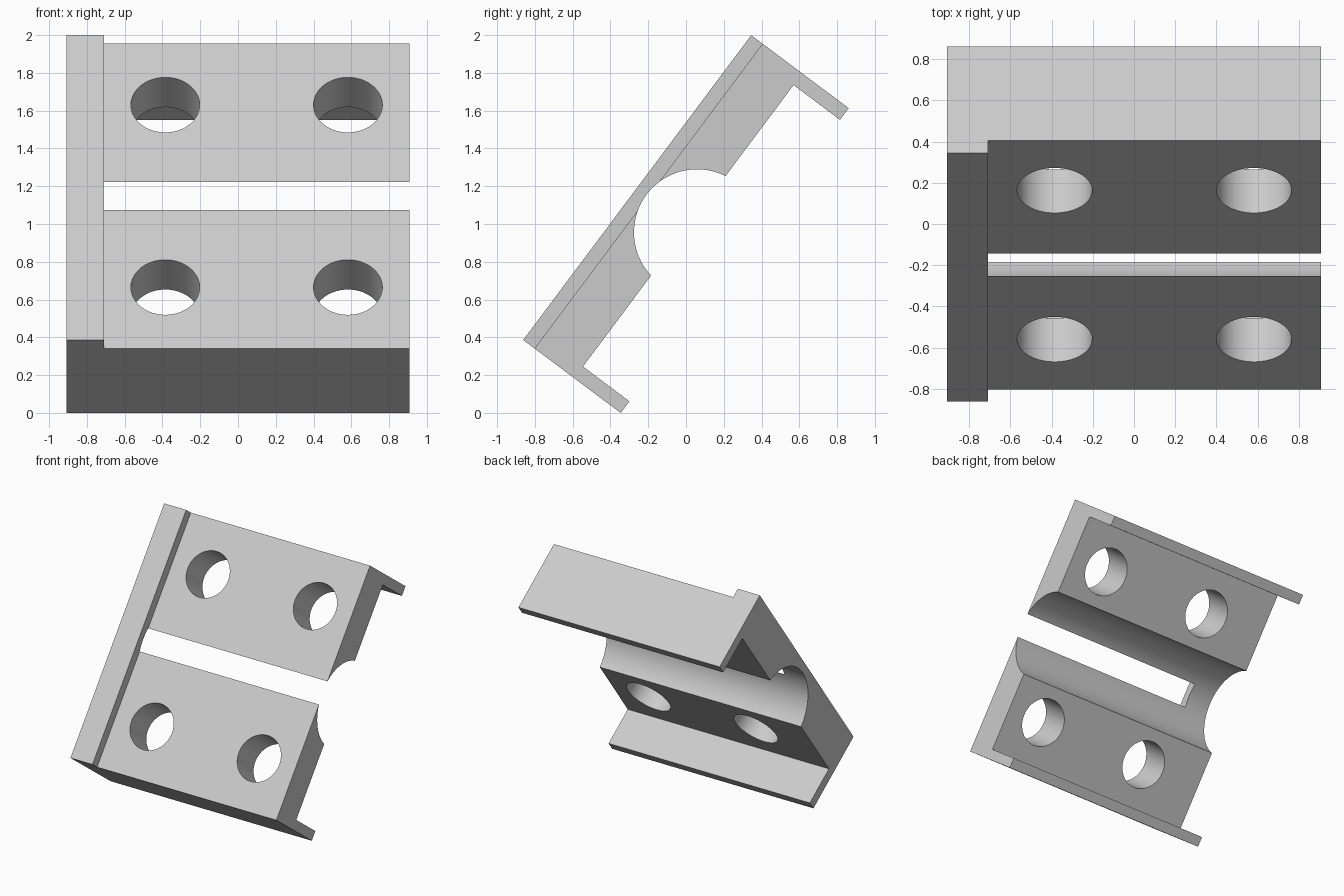
import bpy, bmesh
from math import radians
from mathutils import Vector

if "Cube" in bpy.data.objects:
    bpy.data.objects.remove(bpy.data.objects["Cube"])

# Local frame: x = width, y = along the slope, z = 0 on the outer face, -z = depth
HALF, LENGTH, WALL = 0.907, 2.015, 0.077
STEP, BLOCK, DEPTH = 0.075, 0.338, 0.645
MID = LENGTH / 2

grey = bpy.data.materials.new("light_grey")
grey.use_nodes = True
grey.diffuse_color = (0.6, 0.6, 0.6, 1)
grey.node_tree.nodes["Principled BSDF"].inputs["Base Color"].default_value = (0.6, 0.6, 0.6, 1)


def cut(target, cutter):
    cutter.hide_render = True
    mod = target.modifiers.new("cut", "BOOLEAN")
    mod.operation, mod.solver, mod.object = "DIFFERENCE", "EXACT", cutter
    bpy.context.view_layer.objects.active = target
    bpy.ops.object.modifier_apply(modifier=mod.name)
    bpy.data.objects.remove(cutter)


def cylinder(radius, length, location, rotation=(0, 0, 0)):
    bpy.ops.mesh.primitive_cylinder_add(vertices=96, radius=radius, depth=length,
                                        location=location, rotation=rotation)
    return bpy.context.object


# Bracket body: channel-shaped section swept across the width
profile = [(0, 0), (LENGTH, 0), (LENGTH, -DEPTH), (LENGTH - WALL, -DEPTH),
           (LENGTH - WALL, -BLOCK), (WALL, -BLOCK), (WALL, -DEPTH), (0, -DEPTH)]
bm = bmesh.new()
face = bm.faces.new([bm.verts.new((-HALF, u, z)) for u, z in profile])
swept = bmesh.ops.extrude_face_region(bm, geom=[face])["geom"]
bmesh.ops.translate(bm, vec=Vector((2 * HALF, 0, 0)),
                    verts=[g for g in swept if isinstance(g, bmesh.types.BMVert)])
bmesh.ops.recalc_face_normals(bm, faces=bm.faces)
mesh = bpy.data.meshes.new("bracket")
bm.to_mesh(mesh)
bm.free()
mesh.materials.append(grey)
bracket = bpy.data.objects.new("clamp_bracket", mesh)
bpy.context.collection.objects.link(bracket)

# Lowered outer face, leaving the raised rail on one side
bpy.ops.mesh.primitive_cube_add(size=1, location=(-0.709 + 1, MID, 0.5 - STEP))
step = bpy.context.object
step.scale = (2, 3, 1)
bpy.context.view_layer.update()
cut(bracket, step)

# Round channel along the width, which also opens the slot
cut(bracket, cylinder(0.334, 3, (0, MID, -0.396), (0, radians(90), 0)))

# Four bolt holes
for x in (-0.385, 0.582):
    for side in (-1, 1):
        cut(bracket, cylinder(0.182, 2, (x, MID + side * 0.603, -0.2)))

# Tilt into place
bracket.rotation_euler = (radians(53.2), 0, 0)
bracket.location = (0, -0.862, 0.386)
bpy.ops.object.select_all(action="DESELECT")
bracket.select_set(True)
bpy.context.view_layer.objects.active = bracket
bpy.ops.object.transform_apply(location=True, rotation=True, scale=True)
bpy.ops.object.shade_smooth_by_angle(angle=radians(30))
mesh = bracket.data
mesh.materials.clear()
mesh.materials.append(grey)
mesh.polygons.foreach_set("material_index", [0] * len(mesh.polygons))
